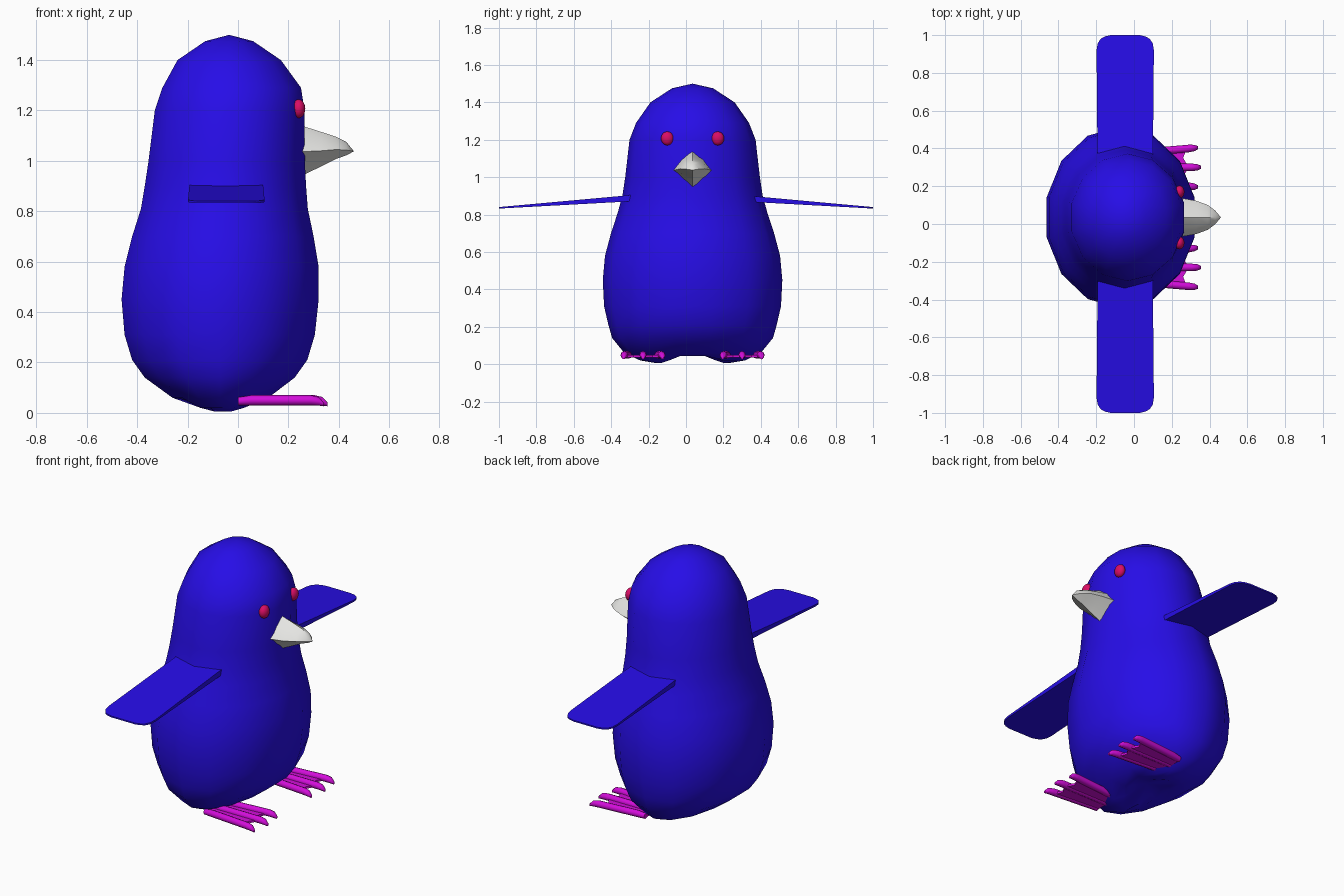
import bpy, bmesh, math

if "Cube" in bpy.data.objects:
    bpy.data.objects.remove(bpy.data.objects["Cube"])

CY = 0.035  # centre line of the body


def material(name, rgb):
    m = bpy.data.materials.new(name)
    m.diffuse_color = (*rgb, 1)
    m.use_nodes = True
    m.node_tree.nodes["Principled BSDF"].inputs["Base Color"].default_value = m.diffuse_color
    return m


BLUE = material("deep blue", (0.02, 0.004, 0.80))
PINK = material("crimson", (0.70, 0.004, 0.13))
MAGENTA = material("magenta", (0.65, 0.004, 0.70))
BONE = material("pale grey", (0.78, 0.78, 0.76))


def finish(bm, name, mat, angle=180):
    bmesh.ops.recalc_face_normals(bm, faces=bm.faces[:])
    me = bpy.data.meshes.new(name)
    bm.to_mesh(me)
    bm.free()
    ob = bpy.data.objects.new(name, me)
    bpy.context.collection.objects.link(ob)
    me.materials.append(mat)
    bpy.ops.object.select_all(action='DESELECT')
    ob.select_set(True)
    bpy.context.view_layer.objects.active = ob
    if angle >= 180:
        bpy.ops.object.shade_smooth()
    else:
        bpy.ops.object.shade_smooth_by_angle(angle=math.radians(angle))
    return ob


def loft(bm, rings, start=None, end=None):
    """Skin closed rings of points; ends close to a point or with a flat cap."""
    vr = [[bm.verts.new(p) for p in r] for r in rings]
    n = len(vr[0])
    for a, b in zip(vr, vr[1:]):
        for i in range(n):
            j = (i + 1) % n
            bm.faces.new((a[i], a[j], b[j], b[i]))
    for ring, tip in ((vr[0], start), (vr[-1], end)):
        if tip is None:
            bm.faces.new(ring)
        else:
            t = bm.verts.new(tip)
            for i in range(n):
                bm.faces.new((ring[i], ring[(i + 1) % n], t))


# Body: 14-sided rings (height, back x, front x, half width)
profile = [
    (0.005, -0.13, 0.01, 0.19), (0.02, -0.17, 0.045, 0.28),
    (0.06, -0.26, 0.12, 0.365), (0.14, -0.37, 0.225, 0.43),
    (0.21, -0.42, 0.275, 0.45), (0.31, -0.45, 0.305, 0.473),
    (0.45, -0.462, 0.32, 0.48), (0.58, -0.45, 0.32, 0.468),
    (0.70, -0.42, 0.30, 0.436), (0.81, -0.385, 0.277, 0.40),
    (0.90, -0.37, 0.27, 0.375), (1.00, -0.355, 0.265, 0.36),
    (1.20, -0.33, 0.264, 0.337), (1.29, -0.30, 0.25, 0.302),
    (1.40, -0.24, 0.17, 0.225), (1.475, -0.13, 0.06, 0.11),
]
N = 14
rings = []
for z, x0, x1, ry in profile:
    cx, rx = (x0 + x1) / 2, (x1 - x0) / 2 / math.cos(math.pi / N)
    ring = []
    for i in range(N):
        a = 2 * math.pi * (i + 0.5) / N
        dy = ry * math.sin(a)
        # groove between the two lobes of the base
        ring.append((cx + rx * math.cos(a), CY + dy, max(z, 0.07 - 0.4 * abs(dy))))
    rings.append(ring)
bm = bmesh.new()
loft(bm, rings, (-0.06, CY, 0.07), (-0.035, CY, 1.5))
finish(bm, "body", BLUE)

# Wings: thin tapered plates with rounded tips (distance out, corner inset)
for side, name in ((-1, "right_wing"), (1, "left_wing")):
    rings = []
    for y, inset in ((0.28, 0), (0.6, 0), (0.92, 0), (0.955, 0.006),
                     (0.98, 0.022), (0.993, 0.045), (1.0, 0.075)):
        t = (y - 0.34) / 0.66
        top, bot = 0.900 - 0.060 * t, 0.868 - 0.036 * t
        x0, x1 = -0.193 - 0.006 * t + inset, 0.10 + 0.006 * t - inset
        rings.append([(x0, side * y, bot), (x1, side * y, bot),
                      (x1, side * y, top), (x0, side * y, top)])
    bm = bmesh.new()
    loft(bm, rings)
    finish(bm, name, BLUE, 30)

# Beak: diamond sections narrowing to a point (x, half width, top, side, bottom)
rings = []
for x, w, top, mid, bot in ((0.22, 0.108, 1.15, 1.035, 0.925),
                            (0.33, 0.088, 1.115, 1.04, 0.978),
                            (0.39, 0.066, 1.095, 1.045, 1.008),
                            (0.43, 0.036, 1.075, 1.043, 1.022)):
    up, dn = (mid + top) / 2 + 0.008, (mid + bot) / 2
    rings.append([(x, CY + w, mid), (x, CY + w * 0.55, up), (x, CY, top),
                  (x, CY - w * 0.55, up), (x, CY - w, mid),
                  (x, CY - w * 0.5, dn), (x, CY, bot), (x, CY + w * 0.5, dn)])
bm = bmesh.new()
loft(bm, rings, end=(0.46, CY, 1.038))
finish(bm, "beak", BONE, 40)

# Eyes
for side, name in ((-1, "right_eye"), (1, "left_eye")):
    bm = bmesh.new()
    bmesh.ops.create_uvsphere(bm, u_segments=16, v_segments=10, radius=1)
    for v in bm.verts:
        v.co = (0.241 + 0.026 * v.co.x, CY + side * 0.135 + 0.034 * v.co.y,
                1.207 + 0.037 * v.co.z)
    finish(bm, name, PINK)

# Feet: three rounded toes joined by a thin web
for side, name in ((-1, "right_foot"), (1, "left_foot")):
    yc = CY + side * 0.265
    bm = bmesh.new()
    for k in (-1, 0, 1):
        tip = 0.355 - 0.015 * abs(k)
        rings = []
        for x, r, z in ((0.0, 0.016, 0.046), (0.05, 0.02, 0.05), (tip - 0.05, 0.02, 0.05),
                        (tip - 0.02, 0.017, 0.046), (tip, 0.008, 0.034)):
            y = yc + k * (0.075 + 0.03 * x / 0.35)
            rings.append([(x, y + r * math.cos(a), z + r * math.sin(a))
                          for a in (math.pi * i / 4 for i in range(8))])
        loft(bm, rings)
    web = [(0.0, -0.075), (0.28, -0.099), (0.26, -0.05), (0.29, 0),
           (0.26, 0.05), (0.28, 0.099), (0.0, 0.075)]
    loft(bm, [[(x, yc + y, z) for x, y in web] for z in (0.036, 0.048)])
    finish(bm, name, MAGENTA, 50)
